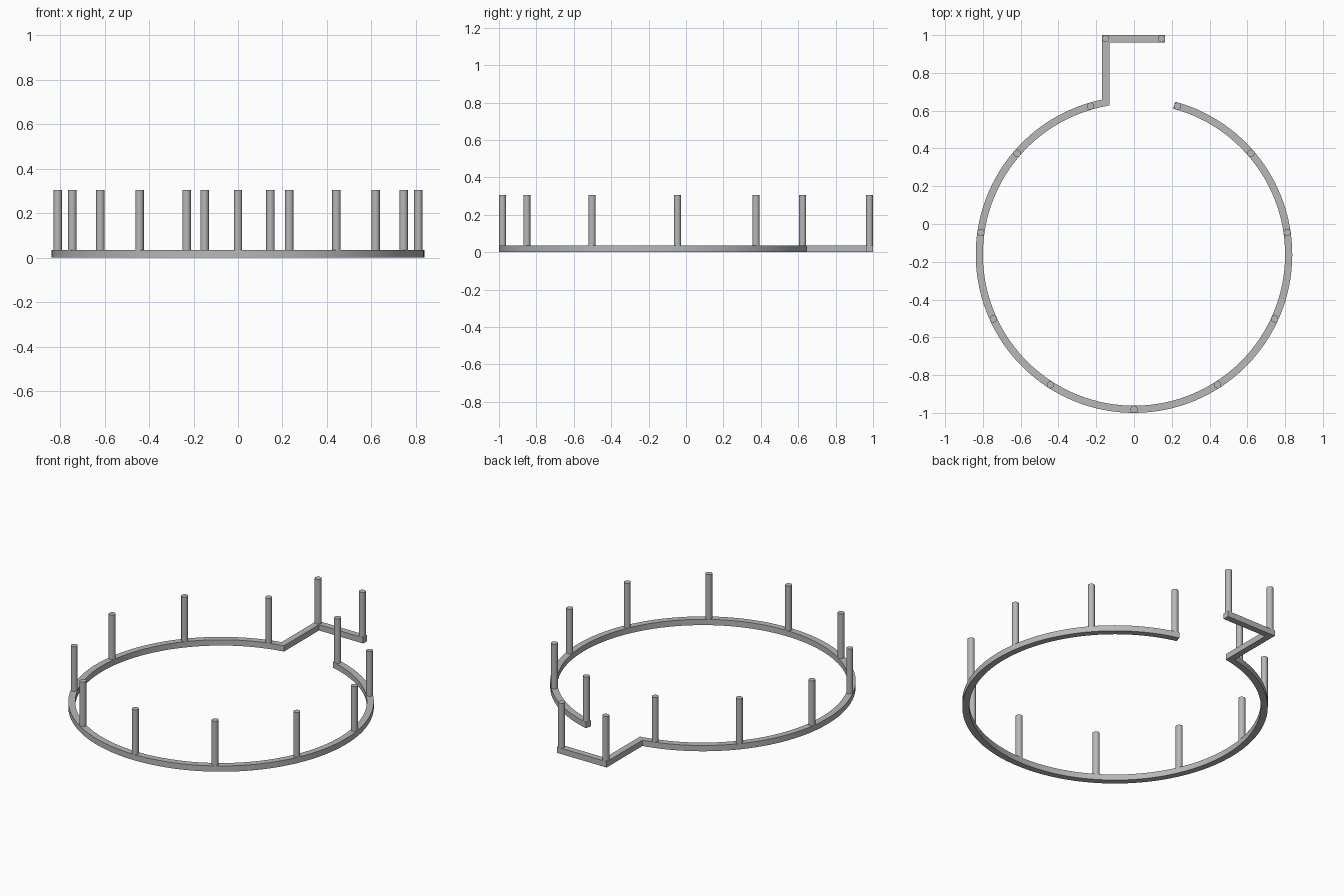
import bpy, bmesh
from math import sin, cos, pi, radians, asin
from mathutils import Vector

old = bpy.data.objects.get("Cube")
if old:
    bpy.data.objects.remove(old, do_unlink=True)

RADIUS, CENTRE_Y, HALF_WIDTH = 0.819, -0.181, 0.019
BAR_TOP, POST_TOP, POST_RADIUS = 0.035, 0.305, 0.019
LEG_X, END_X, BACK_Y = -0.15, 0.146, 0.981
POSTS = 11

grey = bpy.data.materials.new("plain grey")
grey.use_nodes = True
grey.diffuse_color = (0.48, 0.48, 0.48, 1)
grey.node_tree.nodes["Principled BSDF"].inputs["Base Color"].default_value = grey.diffuse_color

CENTRE_Y = -1 + RADIUS + HALF_WIDTH


def on_ring(angle):
    """Point on the ring, angle clockwise from the back."""
    return Vector((RADIUS * sin(angle), CENTRE_Y + RADIUS * cos(angle)))


def finish(obj):
    obj.data.materials.append(grey)
    bpy.ops.object.select_all(action='DESELECT')
    obj.select_set(True)
    bpy.context.view_layer.objects.active = obj
    bpy.ops.object.shade_smooth_by_angle(angle=radians(30))


def mitred_bar(name, path):
    """Sweep a rectangular section along a flat path with mitred corners."""
    bm = bmesh.new()
    rings = []
    for i, p in enumerate(path):
        before = (p - path[i - 1]).normalized() if i else None
        after = (path[i + 1] - p).normalized() if i < len(path) - 1 else None
        before, after = before or after, after or before
        n1 = Vector((-before.y, before.x))
        n2 = Vector((-after.y, after.x))
        mitre = (n1 + n2).normalized()
        side = mitre * HALF_WIDTH / mitre.dot(n1)
        rings.append([bm.verts.new((*(p + side * s), z))
                      for s, z in ((-1, 0), (1, 0), (1, BAR_TOP), (-1, BAR_TOP))])
    for a, b in zip(rings, rings[1:]):
        for k in range(4):
            j = (k + 1) % 4
            bm.faces.new((a[k], a[j], b[j], b[k]))
    bm.faces.new(rings[0])
    bm.faces.new(rings[-1])
    bmesh.ops.recalc_face_normals(bm, faces=bm.faces)
    mesh = bpy.data.meshes.new(name)
    bm.to_mesh(mesh)
    bm.free()
    obj = bpy.data.objects.new(name, mesh)
    bpy.context.collection.objects.link(obj)
    finish(obj)


# Base bar: open ring, then the leg to the back and the short return
first = pi / POSTS
start = first - HALF_WIDTH / RADIUS
end = 2 * pi + asin(LEG_X / RADIUS)
steps = 120
path = [on_ring(start + (end - start) * i / steps) for i in range(steps + 1)]
path += [Vector((LEG_X, BACK_Y)), Vector((END_X + HALF_WIDTH, BACK_Y))]
mitred_bar("base_bar", path)

# Upright posts: evenly around the ring, plus two on the return
spots = [on_ring(first * (2 * k + 1)) for k in range(POSTS)]
spots += [Vector((LEG_X, BACK_Y)), Vector((END_X, BACK_Y))]
for n, p in enumerate(spots, 1):
    bottom = BAR_TOP - 0.005
    bpy.ops.mesh.primitive_cylinder_add(
        vertices=32, radius=POST_RADIUS, depth=POST_TOP - bottom,
        location=(p.x, p.y, (POST_TOP + bottom) / 2))
    post = bpy.context.object
    post.name = f"post_{n}"
    finish(post)
